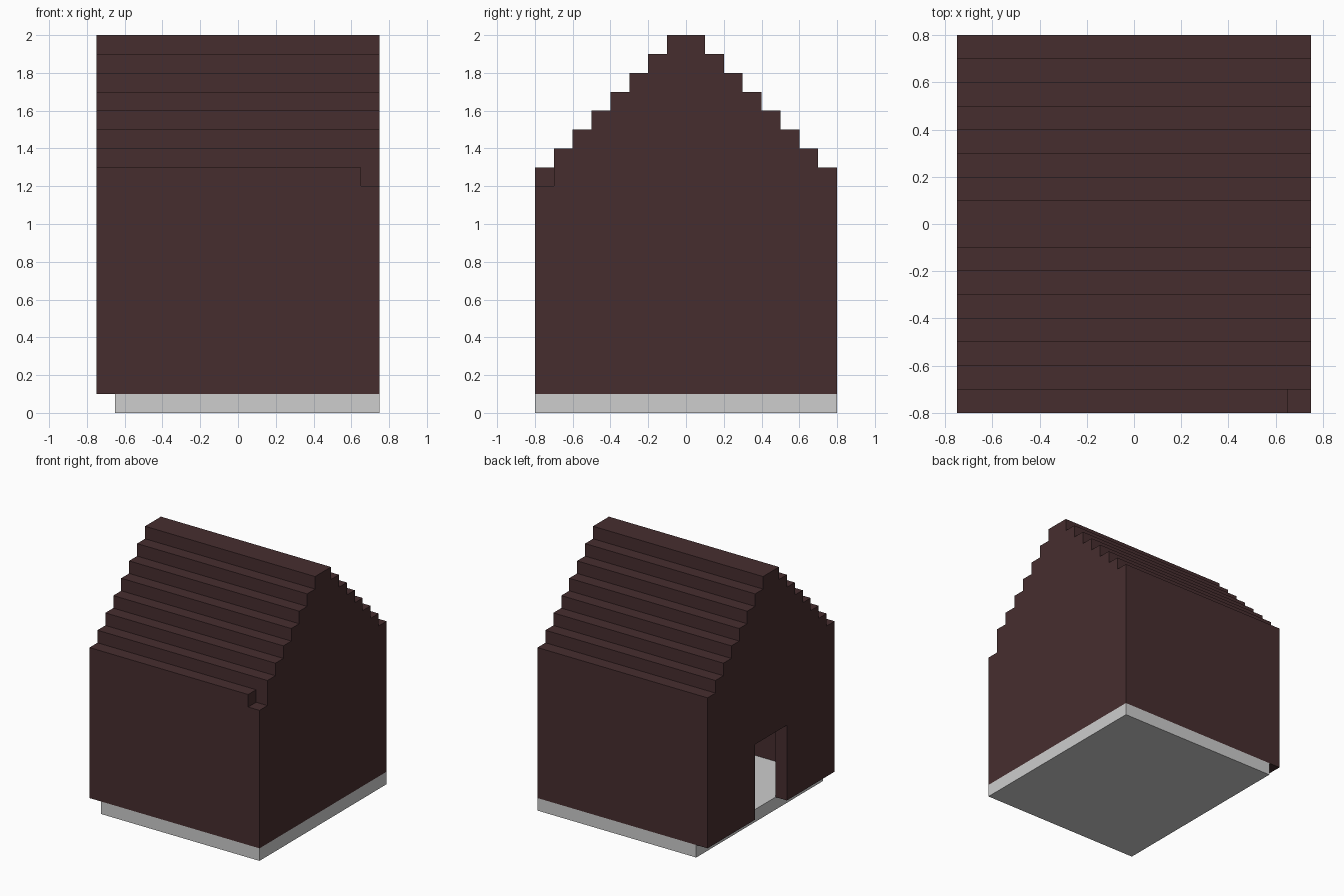
import bpy, bmesh, math

if "Cube" in bpy.data.objects:
    bpy.data.objects.remove(bpy.data.objects["Cube"])

S = 0.1                       # block size
NX, NY = 15, 16               # footprint in blocks


def material(name, rgb):
    m = bpy.data.materials.new(name)
    m.diffuse_color = (*rgb, 1)
    m.use_nodes = True
    m.node_tree.nodes["Principled BSDF"].inputs["Base Color"].default_value = m.diffuse_color
    return m


def box(x0, x1, y0, y1, z0, z1):
    return {(x, y, z) for x in range(x0, x1) for y in range(y0, y1) for z in range(z0, z1)}


def skin(name, cells, solid, mat):
    """Flat-faced surface around a set of blocks, open only where blocks meet."""
    bm = bmesh.new()
    for c in cells:
        for axis in range(3):
            for side in (0, 1):
                n = list(c)
                n[axis] += 2 * side - 1
                if tuple(n) in solid:
                    continue
                quad = []
                for u, v in ((0, 0), (1, 0), (1, 1), (0, 1)):
                    p = list(c)
                    p[axis] += side
                    p[(axis + 1) % 3] += u
                    p[(axis + 2) % 3] += v
                    quad.append(bm.verts.new(((p[0] - NX / 2) * S, (p[1] - NY / 2) * S, p[2] * S)))
                bm.faces.new(quad if side else quad[::-1])
    bmesh.ops.remove_doubles(bm, verts=bm.verts, dist=1e-4)
    bmesh.ops.dissolve_limit(bm, angle_limit=math.radians(1), verts=bm.verts,
                             edges=bm.edges, delimit={'NORMAL'})
    me = bpy.data.meshes.new(name)
    bm.to_mesh(me)
    bm.free()
    me.materials.append(mat)
    ob = bpy.data.objects.new(name, me)
    bpy.context.collection.objects.link(ob)


brown = material("dark brown", (0.062, 0.027, 0.028))
grey = material("light grey", (0.61, 0.61, 0.61))

# floor slab, one block short on the door side
floor = box(1, NX, 0, NY, 0, 1)

# hollow house: side walls and stepped roof mirrored about the ridge, gables at both ends
house = set()
for step in range(NY // 2):
    top = 12 + step
    for y in (step, NY - 1 - step):
        house |= box(0, NX, y, y + 1, 1 if step == 0 else top, top + 1)
        for x in (0, NX - 1):
            house |= box(x, x + 1, y, y + 1, 1, top + 1)

house -= box(0, 1, 6, 10, 1, 7)              # doorway in the left gable
house -= {(NX - 1, 0, 12)}                   # missing block at the front right eave

solid = floor | house
skin("floor_slab", floor, solid, grey)
skin("walls_and_roof", house, solid, brown)
